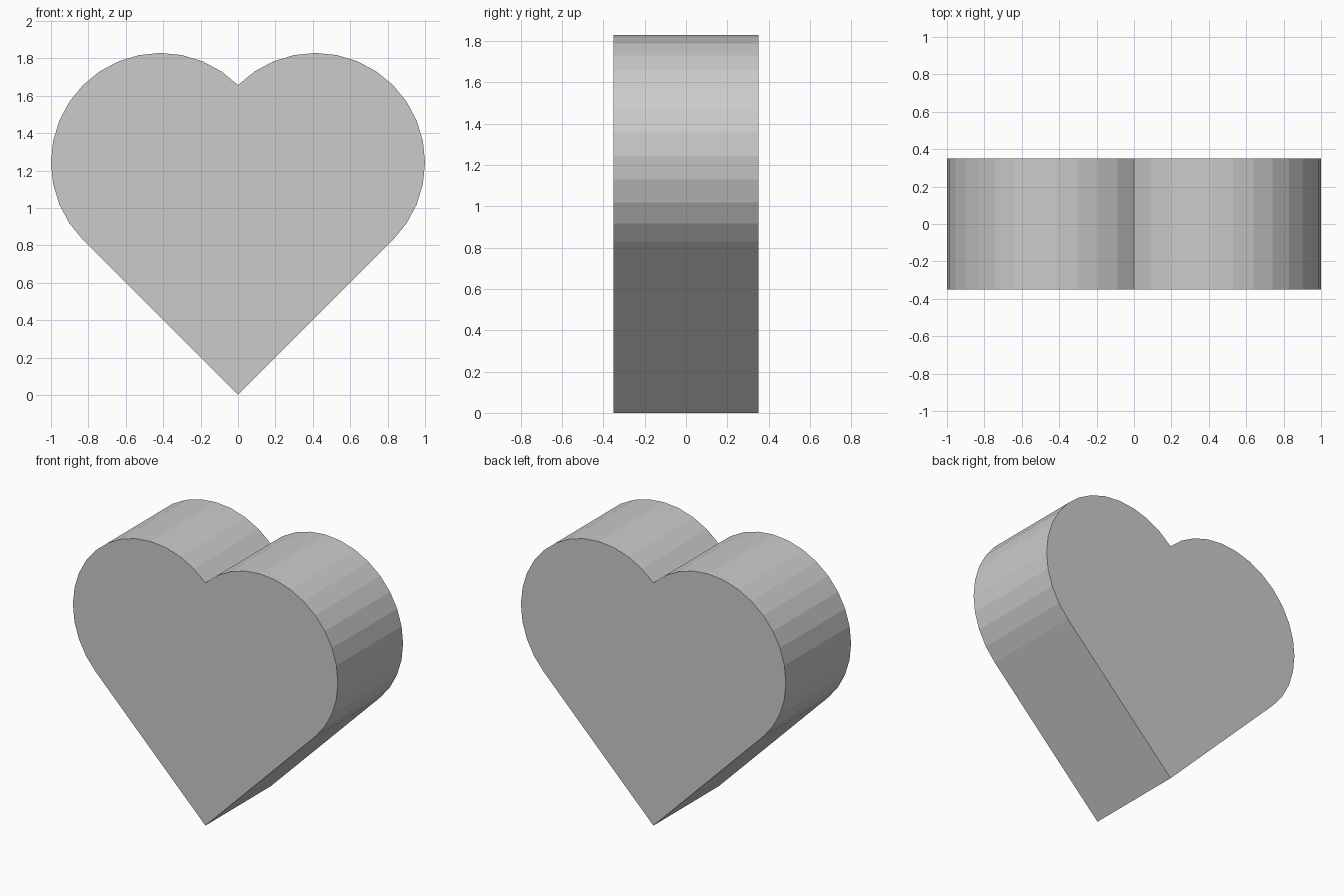
import bpy, bmesh, math

if "Cube" in bpy.data.objects:
    bpy.data.objects.remove(bpy.data.objects["Cube"])

# Heart outline: a square on its corner with a half circle on each upper side
R = 2 / (2 + math.sqrt(2))       # lobe radius, makes the width 2
C = R / math.sqrt(2)             # lobe centre offset
HALF_DEPTH = 0.6 * R
SEGMENTS = 16

right = []
for i in range(SEGMENTS + 1):
    a = math.radians(-45 + 180 * i / SEGMENTS)
    right.append((C + R * math.cos(a), 3 * C + R * math.sin(a)))
right[-1] = (0, 4 * C)           # notch exactly on the centre line
left = [(-x, z) for x, z in reversed(right[:-1])]
outline = [(0, 0)] + right + left

# Front face extruded to the back
bm = bmesh.new()
face = bm.faces.new([bm.verts.new((x, -HALF_DEPTH, z)) for x, z in outline])
ext = bmesh.ops.extrude_face_region(bm, geom=[face], use_keep_orig=True)
verts = [v for v in ext["geom"] if isinstance(v, bmesh.types.BMVert)]
bmesh.ops.translate(bm, verts=verts, vec=(0, 2 * HALF_DEPTH, 0))
bmesh.ops.recalc_face_normals(bm, faces=bm.faces)

mesh = bpy.data.meshes.new("heart")
bm.to_mesh(mesh)
bm.free()
bpy.context.collection.objects.link(bpy.data.objects.new("heart", mesh))
